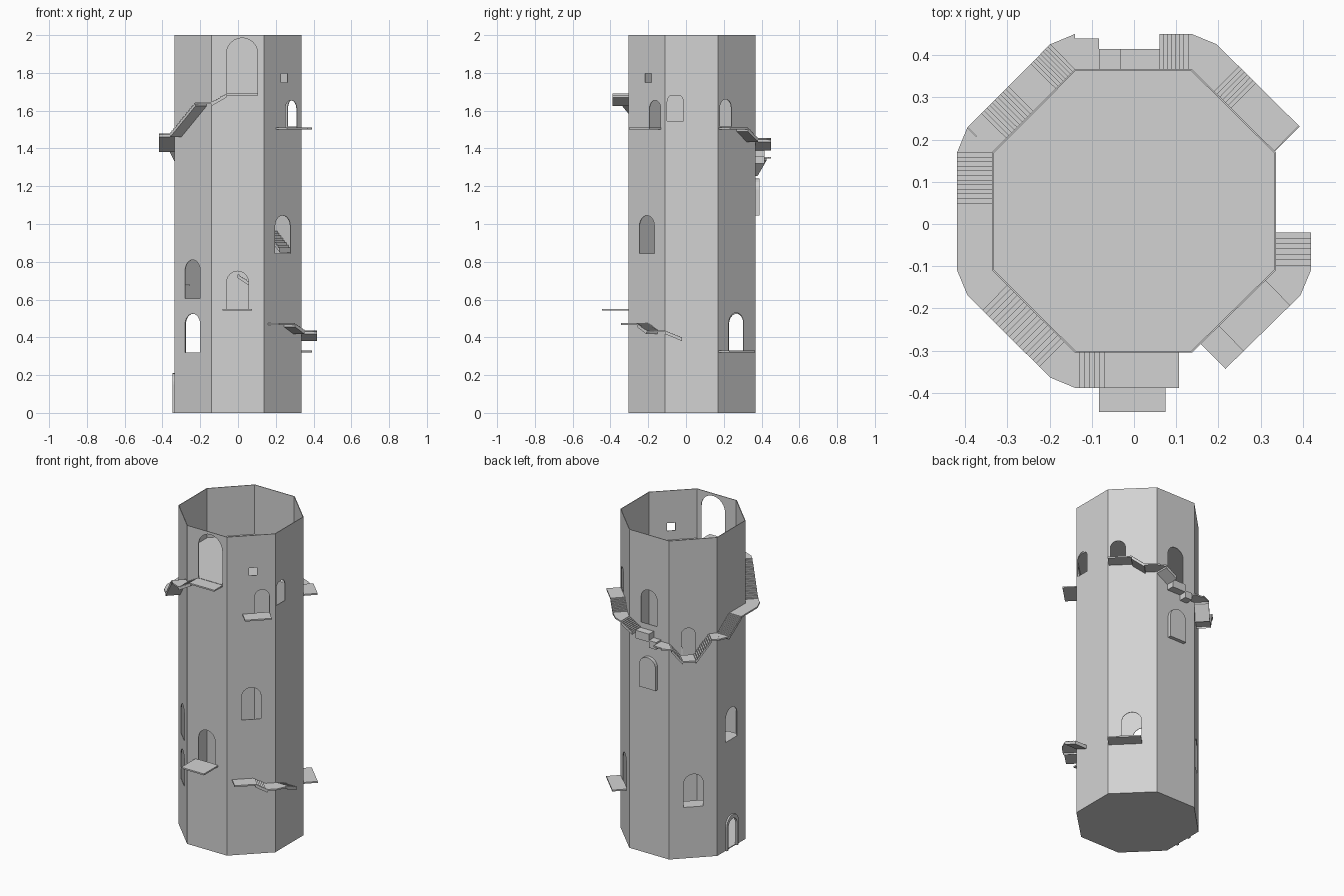
import bpy, bmesh, math
from mathutils import Vector

if "Cube" in bpy.data.objects:
    bpy.data.objects.remove(bpy.data.objects["Cube"])

# One stone colour
stone = bpy.data.materials.new("grey_stone")
stone.use_nodes = True
stone.diffuse_color = (0.65, 0.65, 0.65, 1)
stone.node_tree.nodes["Principled BSDF"].inputs["Base Color"].default_value = stone.diffuse_color

# Octagon plan, counterclockwise; each wall starts at the corner listed here
CORNERS = [Vector(c) for c in ((-0.14, -0.305), (0.137, -0.305), (0.336, -0.11), (0.336, 0.17),
                               (0.137, 0.367), (-0.14, 0.367), (-0.336, 0.17), (-0.336, -0.11))]
FRONT, FRONT_LEFT, LEFT, BACK_LEFT, BACK, BACK_RIGHT, RIGHT, FRONT_RIGHT = range(8)
CENTRE = Vector((0, 0.031))
HEIGHT, DEPTH, SLAB = 2.0, 0.083, 0.009
UPPER_FLOOR = 1.69


def normal(wall):
    d = (CORNERS[(wall + 1) % 8] - CORNERS[wall]).normalized()
    return Vector((d.y, -d.x))


def place(wall, s, z, out):
    """Point at s along a wall, height z, distance out from it."""
    d = (CORNERS[(wall + 1) % 8] - CORNERS[wall]).normalized()
    p = CORNERS[wall] + d * s + normal(wall) * out
    return (p.x, p.y, z)


def finish(name, bm):
    bmesh.ops.recalc_face_normals(bm, faces=bm.faces)
    mesh = bpy.data.meshes.new(name)
    bm.to_mesh(mesh)
    bm.free()
    mesh.materials.append(stone)
    obj = bpy.data.objects.new(name, mesh)
    bpy.context.collection.objects.link(obj)
    return obj


def loft(bm, near, far):
    """Closed solid between two matching outlines."""
    a = [bm.verts.new(p) for p in near]
    b = [bm.verts.new(p) for p in far]
    bm.faces.new(a)
    bm.faces.new(b[::-1])
    for i in range(len(a)):
        j = (i + 1) % len(a)
        bm.faces.new((a[i], b[i], b[j], a[j]))


def add_prism(bm, wall, profile, near, far):
    loft(bm, [place(wall, s, z, near) for s, z in profile],
         [place(wall, s, z, far) for s, z in profile])


def prism(name, wall, profile, near=-0.002, far=DEPTH):
    bm = bmesh.new()
    add_prism(bm, wall, profile, near, far)
    return finish(name, bm)


def rect(s0, s1, z0, z1):
    return [(s0, z0), (s1, z0), (s1, z1), (s0, z1)]


def arch(mid, width, z0, z1, n=12):
    r = width / 2
    arc = [(mid + r * math.cos(math.pi * i / n), z1 - r + r * math.sin(math.pi * i / n))
           for i in range(n + 1)]
    return [(mid + r, z0)] + arc + [(mid - r, z0)]


def slab(name, wall, s0, s1, z, far=DEPTH, near=-0.002):
    prism(name, wall, rect(s0, s1, z - SLAB, z), near, far)


def flight(name, wall, s0, s1, z0, z1, steps, near=-0.002, far=DEPTH):
    """Stairs with a sloping underside."""
    top = []
    for k in range(steps):
        z = z0 + (z1 - z0) * (k + 0.5) / steps
        top += [(s0 + (s1 - s0) * k / steps, z), (s0 + (s1 - s0) * (k + 1) / steps, z)]
    prism(name, wall, top + [(s1, z1 - 0.02), (s0, z0 - 0.02)], near, far)


def corner(name, i, z):
    """Triangular landing that turns around a tower corner."""
    c = CORNERS[i]
    pts = [c - (c - CENTRE) * 0.005, c + normal(i - 1) * DEPTH, c + normal(i) * DEPTH]
    bm = bmesh.new()
    loft(bm, [(p.x, p.y, z - SLAB) for p in pts], [(p.x, p.y, z) for p in pts])
    finish(name, bm)


# Tower shell, open at the top
bm = bmesh.new()
rings = []
for scale, z in ((1, 0), (1, HEIGHT), (0.988, HEIGHT), (0.988, 0.004)):
    pts = [CENTRE + (c - CENTRE) * scale for c in CORNERS]
    rings.append([bm.verts.new((p.x, p.y, z)) for p in pts])
for a, b in zip(rings, rings[1:]):
    for i in range(8):
        j = (i + 1) % 8
        bm.faces.new((a[i], a[j], b[j], b[i]))
bm.faces.new(rings[0])
bm.faces.new(rings[-1])
tower = finish("tower_wall", bm)

# Openings: wall, middle, width, sill, top
OPENINGS = [
    (FRONT, 0.162, 0.165, 1.692, 1.985), (FRONT, 0.138, 0.115, 0.55, 0.75),
    (FRONT_LEFT, 0.202, 0.084, 1.51, 1.655), (FRONT_LEFT, 0.14, 0.113, 0.845, 1.045),
    (LEFT, 0.053, 0.085, 1.545, 1.69),
    (BACK_LEFT, 0.136, 0.113, 0.33, 0.53), (BACK_LEFT, 0.057, 0.085, 1.515, 1.66),
    (BACK, 0.138, 0.112, 1.44, 1.655),
    (BACK_RIGHT, 0.14, 0.113, 0.32, 0.525), (BACK_RIGHT, 0.11, 0.08, 1.275, 1.445),
    (RIGHT, 0.14, 0.113, 0.68, 0.88), (RIGHT, 0.14, 0.085, 0.006, 0.185),
    (FRONT_RIGHT, 0.135, 0.113, 0.32, 0.525), (FRONT_RIGHT, 0.135, 0.113, 0.605, 0.81),
]
bm = bmesh.new()
for wall, mid, width, z0, z1 in OPENINGS:
    add_prism(bm, wall, arch(mid, width, z0, z1), -0.012, 0.012)
add_prism(bm, FRONT_LEFT, rect(0.126, 0.174, 1.748, 1.796), -0.012, 0.012)
cutter = finish("opening_cutter", bm)
cutter.hide_render = True
cut = tower.modifiers.new("openings", "BOOLEAN")
cut.operation, cut.solver, cut.object = "DIFFERENCE", "EXACT", cutter
bpy.context.view_layer.update()
graph = bpy.context.evaluated_depsgraph_get()
carved = bpy.data.meshes.new_from_object(tower.evaluated_get(graph))
tower.modifiers.clear()
tower.data = carved
bpy.data.objects.remove(cutter)

# Upper floor inside the tower
bm = bmesh.new()
plan = [CENTRE + (c - CENTRE) * 0.99 for c in CORNERS]
loft(bm, [(p.x, p.y, UPPER_FLOOR - SLAB) for p in plan], [(p.x, p.y, UPPER_FLOOR) for p in plan])
finish("upper_floor", bm)

# Ground door frame and blind rear door
frame = arch(0.14, 0.118, 0, 0.21) + arch(0.14, 0.085, 0, 0.185)[::-1]
prism("ground_door_frame", RIGHT, frame, far=0.01)
prism("rear_blind_door", BACK, arch(0.14, 0.115, 1.045, 1.24), far=0.022)

# Balconies
slab("front_low_balcony", FRONT, 0.057, 0.215, 0.55, far=0.14)
slab("front_high_balcony", FRONT, 0.08, 0.247, UPPER_FLOOR)
slab("side_high_balcony", FRONT_LEFT, 0.09, 0.245, 1.51)
slab("rear_low_balcony", BACK_LEFT, 0.003, 0.195, 0.33)

# Upper walkway, from the front balcony around the right side to the back
flight("front_stairs", FRONT, 0, 0.08, 1.645, 1.69, 7)
corner("front_corner_landing", 0, 1.645)
slab("front_right_top_landing", FRONT_RIGHT, 0.24, 0.277, 1.645)
flight("front_right_stairs", FRONT_RIGHT, 0.05, 0.24, 1.48, 1.645, 17)
slab("front_right_low_landing", FRONT_RIGHT, 0, 0.05, 1.48)
corner("right_front_corner_landing", 7, 1.48)
slab("right_landing", RIGHT, 0.12, 0.28, 1.48)
flight("right_stairs", RIGHT, 0, 0.12, 1.4, 1.48, 11)
corner("right_back_corner_landing", 6, 1.4)
slab("back_right_top_landing", BACK_RIGHT, 0.23, 0.277, 1.4)
flight("back_right_long_stairs", BACK_RIGHT, 0.14, 0.23, 1.275, 1.4, 10)
slab("back_right_low_landing", BACK_RIGHT, 0.065, 0.14, 1.275)
flight("back_right_short_stairs", BACK_RIGHT, 0, 0.065, 1.355, 1.275, 8)
corner("back_corner_landing", 5, 1.355)
slab("back_landing", BACK, 0.22, 0.277, 1.355, far=0.073)
prism("low_step_block", BACK, rect(0.17, 0.22, 1.32, 1.365), far=0.048)
prism("high_step_block", BACK, rect(0.077, 0.17, 1.355, 1.405), far=0.048)
flight("back_stairs", BACK, 0, 0.077, 1.455, 1.41, 8)
corner("back_left_corner_landing", 4, 1.455)
slab("back_left_low_landing", BACK_LEFT, 0.215, 0.281, 1.455)
flight("back_left_stairs", BACK_LEFT, 0.14, 0.215, 1.51, 1.455, 8)
slab("back_left_door_landing", BACK_LEFT, 0.005, 0.14, 1.51)

# Lower walkway on the left side
slab("low_walkway_landing", FRONT_LEFT, 0.03, 0.15, 0.475)
flight("low_walkway_stairs", FRONT_LEFT, 0.15, 0.22, 0.475, 0.437, 6)
slab("low_walkway_end", FRONT_LEFT, 0.22, 0.279, 0.437)
corner("low_corner_landing", 2, 0.437)
flight("low_left_stairs", LEFT, 0, 0.09, 0.437, 0.4, 7)

# Landings and short stairs inside
slab("inner_right_landing", RIGHT, 0.06, 0.22, 0.68, near=-DEPTH, far=-0.003)
slab("inner_back_right_landing", BACK_RIGHT, 0.07, 0.21, 0.32, near=-DEPTH, far=-0.003)
flight("inner_back_stairs", BACK, 0.08, 0.14, 0.695, 0.735, 6, near=-DEPTH, far=-0.003)
flight("inner_back_left_stairs", BACK_LEFT, 0.08, 0.19, 0.87, 0.97, 8, near=-DEPTH, far=-0.003)
